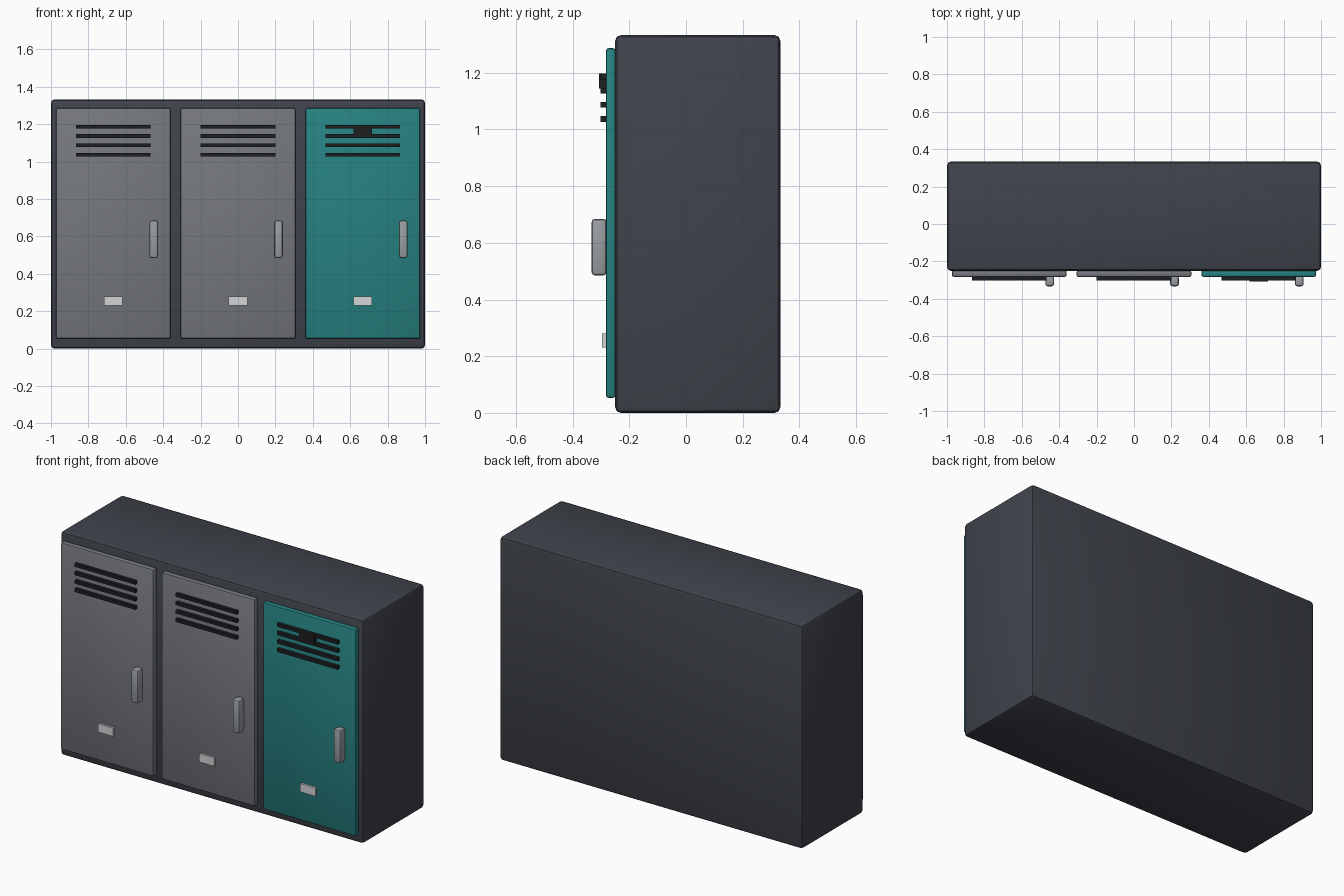
import bpy
import math

if "Cube" in bpy.data.objects:
    bpy.data.objects.remove(bpy.data.objects["Cube"])


def material(name, rgb):
    m = bpy.data.materials.new(name)
    m.diffuse_color = (*rgb, 1)
    m.use_nodes = True
    m.node_tree.nodes["Principled BSDF"].inputs["Base Color"].default_value = m.diffuse_color
    return m


DARK = material("dark_steel", (0.05, 0.056, 0.07))
GREY = material("grey_paint", (0.18, 0.19, 0.21))
TEAL = material("teal_paint", (0.02, 0.22, 0.22))
METAL = material("bare_metal", (0.32, 0.34, 0.36))
BLACK = material("black", (0.012, 0.013, 0.015))
LABEL = material("label_white", (0.65, 0.66, 0.68))


def box(name, x, y, z, mat, bevel=0.0, segments=2):
    """Box spanning the given (min, max) ranges, with optional rounded edges."""
    spans = (x, y, z)
    bpy.ops.mesh.primitive_cube_add(size=1, location=[(a + b) / 2 for a, b in spans])
    ob = bpy.context.object
    ob.name = name
    ob.scale = [b - a for a, b in spans]
    bpy.ops.object.transform_apply(location=False, rotation=False, scale=True)
    ob.data.materials.append(mat)
    if bevel:
        mod = ob.modifiers.new("Bevel", 'BEVEL')
        mod.width = bevel
        mod.segments = segments
        bpy.ops.object.modifier_apply(modifier="Bevel")
        bpy.ops.object.shade_smooth_by_angle(angle=math.radians(30))
    return ob


# Cabinet
box("cabinet_body", (-1, 1), (-0.25, 0.333), (0, 1.333), DARK, 0.02)

# Three lockers, the right one in teal
for side, cx, paint in (("left", -0.667, GREY), ("middle", 0, GREY), ("right", 0.667, TEAL)):
    box(f"{side}_door", (cx - 0.307, cx + 0.307), (-0.283, -0.248), (0.053, 1.287), paint, 0.01)
    # Vent slats
    for i in range(4):
        z = 1.187 - 0.05 * i
        box(f"{side}_vent_{i + 1}", (cx - 0.2, cx + 0.2), (-0.301, -0.281),
            (z - 0.01, z + 0.01), BLACK)
    # Handle and name plate
    box(f"{side}_handle", (cx + 0.193, cx + 0.24), (-0.333, -0.28), (0.485, 0.685), METAL, 0.012)
    box(f"{side}_label", (cx - 0.05, cx + 0.05), (-0.296, -0.28), (0.23, 0.28), LABEL)

# Small black plate over the right vents
box("vent_plate", (0.617, 0.717), (-0.307, -0.283), (1.145, 1.197), BLACK)
